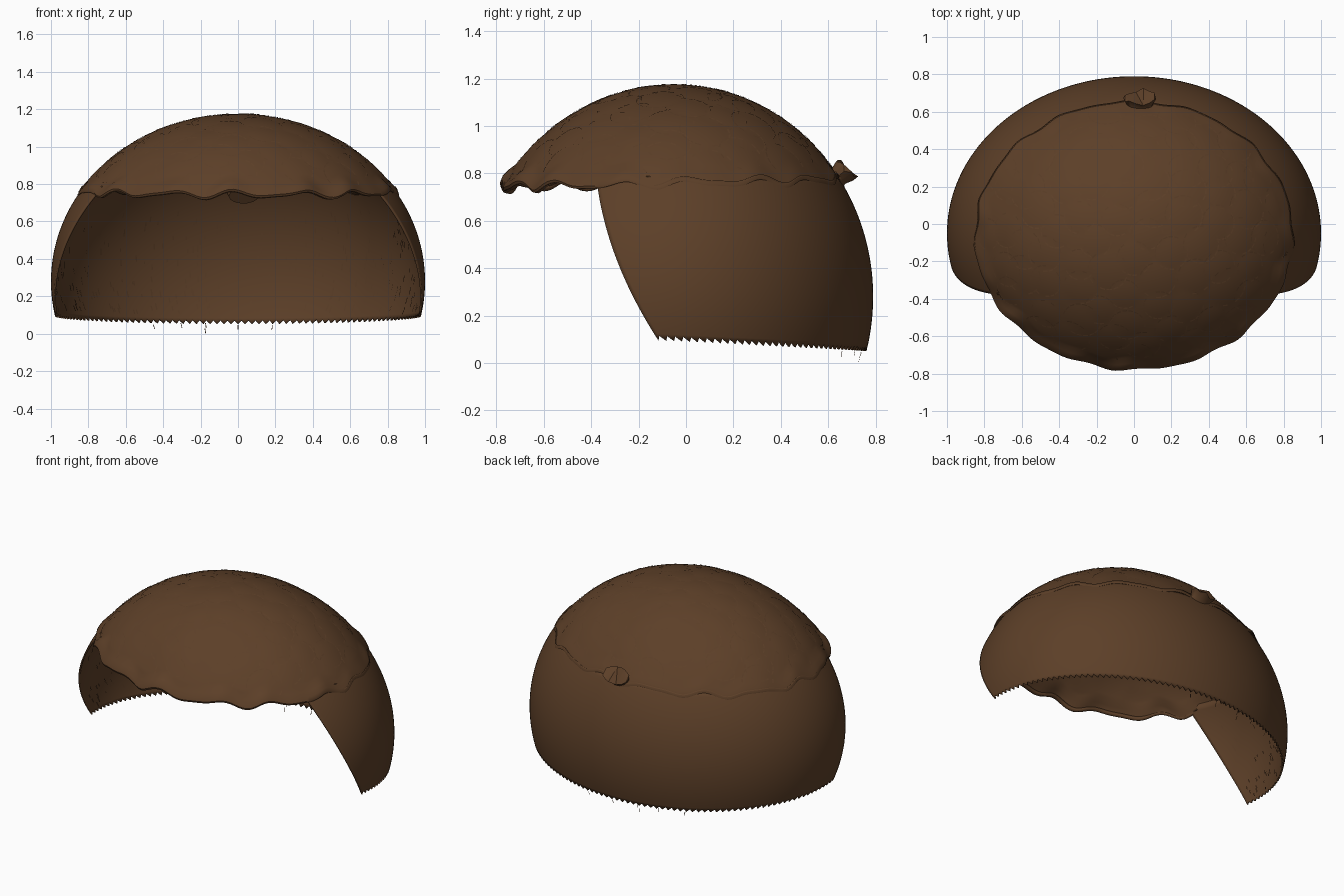
import bpy, bmesh, random
from math import sin, cos, pi, asin
from mathutils import Vector

random.seed(4)
if "Cube" in bpy.data.objects:
    bpy.data.objects.remove(bpy.data.objects["Cube"], do_unlink=True)

CENTRE = Vector((0, -0.05, 0.28))
RX, RY, RZ = 1.0, 0.84, 0.895

BROWN = (0.108, 0.05, 0.021, 1)
brown = bpy.data.materials.new("hair brown")
brown.use_nodes = True
brown.diffuse_color = BROWN
brown.node_tree.nodes["Principled BSDF"].inputs["Base Color"].default_value = BROWN


def head(t, e, off=0.0):
    """Point on the head ellipsoid at azimuth t and elevation e."""
    k = 1 + off
    return CENTRE + Vector((RX * cos(e) * cos(t), RY * cos(e) * sin(t), RZ * sin(e))) * k


def elev(z):
    return asin(max(-1, min(1, (z - CENTRE.z) / RZ)))


def finish(name, bm, thickness=0, smooth=True):
    me = bpy.data.meshes.new(name)
    bm.to_mesh(me)
    bm.free()
    me.materials.append(brown)
    ob = bpy.data.objects.new(name, me)
    bpy.context.collection.objects.link(ob)
    if thickness:
        s = ob.modifiers.new("thickness", "SOLIDIFY")
        s.thickness, s.offset = thickness, -1
    if smooth:
        bpy.ops.object.select_all(action="DESELECT")
        ob.select_set(True)
        bpy.context.view_layer.objects.active = ob
        bpy.ops.object.shade_smooth_by_angle(angle=0.7)


def grid(rows, closed):
    """Skin rows of points, lowest row first, running anticlockwise."""
    bm = bmesh.new()
    vs = [[bm.verts.new(p) for p in row] for row in rows]
    n = len(rows[0])
    for lo, hi in zip(vs, vs[1:]):
        for i in range(n if closed else n - 1):
            j = (i + 1) % n
            bm.faces.new((lo[i], lo[j], hi[j], hi[i]))
    bmesh.ops.remove_doubles(bm, verts=bm.verts, dist=0.0001)
    return bm


# Back and side shell, with an open front and a toothed hem
def opening(z):
    """Depth of the front edge of the shell at height z."""
    v = (z - 0.1) / 0.62
    return -0.12 - 0.40 * v + 0.15 * v * v


def shell_point(u, z, off=0.0):
    e = elev(z)
    a = asin((opening(z) - CENTRE.y) / (RY * cos(e)))
    return head(a + (pi - 2 * a) * u, e, off)


def hem(u):
    return 0.095 - 0.045 * sin(pi * u)


COLS, ROWS = 168, 24
rows = []
for r in range(ROWS + 1):
    row = []
    for c in range(COLS + 1):
        u = c / COLS
        z = hem(u) + (0.79 - hem(u)) * r / ROWS
        if r == 0:
            z += 0.02 if c % 2 else 0
        row.append(shell_point(u, z))
    rows.append(row)
finish("hair_shell", grid(rows, False), thickness=0.01)

# Curl centres spread evenly over the cap
curls = []
COUNT = 78
for i in range(COUNT):
    h = 1 - 0.40 * (i + 0.5) / COUNT
    p = head(i * 2.39996 + random.uniform(-0.1, 0.1), asin(h))
    curls.append((p, random.uniform(0.085, 0.115)))


def cap_point(t, e, off=0.0):
    p = head(t, e)
    bump = max([1 - ((p - c).length / r) ** 2 for c, r in curls] + [0])
    return head(t, e, off + 0.003 * bump)


# Curly cap with a wavy rolled lip, fuller over the forehead
def wave(t):
    return sin(15 * t) + 0.5 * sin(23 * t + 1)


def front(t):
    return 0.3 + 0.7 * max(0, -sin(t))


def rim(t):
    return elev(0.755 + 0.012 * sin(t) + 0.012 * wave(t))


LIP = [(0.0, -0.02), (-0.008, 0.002), (0.0, 0.014), (0.025, 0.018), (0.06, 0.01)]
SEG = 220
angles = [2 * pi * i / SEG for i in range(SEG)]
rows = []
for de, off in LIP:
    rows.append([head(t, rim(t) + de, (off + 0.011 * wave(t + 0.05)) * front(t) + 0.002)
                 for t in angles])
for r in range(1, 41):
    v = r / 40
    row = []
    for t in angles:
        start = rim(t) + 0.08
        row.append(cap_point(t, start + (pi / 2 - start) * v,
                             0.008 * front(t) * (1 - v) ** 2))
    rows.append(row)
finish("curly_cap", grid(rows, True), thickness=0.02)


# Thin broken strokes that outline each curl
def stroke(bm, a, b, normal, width):
    side = (b - a).cross(normal).normalized() * width / 2
    bm.faces.new([bm.verts.new(p) for p in (a - side, a + side, b + side, b - side)])


def on_cap(p):
    d = p - CENTRE
    d = Vector((d.x / RX, d.y / RY, d.z / RZ)).normalized()
    e = asin(d.z)
    t = Vector((d.x, d.y)).angle_signed(Vector((1, 0)), 0)
    v = max(0, min(1, (e - 0.62) / (pi / 2 - 0.62)))
    return cap_point(t, e, 0.0025 + 0.008 * front(t) * (1 - v) ** 2)


STEPS = 18
bm = bmesh.new()
for c, r in curls:
    d = c - CENTRE
    n = Vector((d.x / RX**2, d.y / RY**2, d.z / RZ**2)).normalized()
    x = n.orthogonal().normalized()
    y = n.cross(x)
    for i in range(STEPS):
        if random.random() < 0.35:
            continue
        a0 = 2 * pi * i / STEPS
        a1 = a0 + 0.75 * 2 * pi / STEPS
        a, b = [on_cap(c + (x * cos(q) + y * sin(q)) * r * 0.95) for q in (a0, a1)]
        if min(a.z, b.z) > 0.79:
            stroke(bm, a, b, n, 0.007)
finish("curl_outlines", bm, smooth=False)

# Short strands on the inside of the shell
bm = bmesh.new()
for i in range(330):
    u, z = random.uniform(0.02, 0.98), 0.1 + 0.55 * random.random() ** 1.2
    a = shell_point(u, z, -0.016)
    b = shell_point(u, z + random.uniform(0.015, 0.04), -0.016)
    stroke(bm, a, b, CENTRE - a, 0.008)
# Loose strand ends below the hem
for i in range(6):
    u = 0.5 + random.uniform(-0.2, 0.2)
    z = 0.0 if i == 0 else random.uniform(0.01, 0.03)
    a = shell_point(u, z, -0.008)
    b = shell_point(u, z + 0.025, -0.008)
    stroke(bm, a, b, CENTRE - a, 0.004)
finish("inner_strands", bm, smooth=False)

# Small ragged tuft tied at the back
axis = Vector((0, 0.78, 0.62)).normalized()
side = Vector((1, 0, 0))
up = side.cross(axis)
base = Vector((0.03, 0.575, 0.735))
rows = []
for dist, rad in ((0.0, 0.05), (0.05, 0.06), (0.09, 0.045), (0.14, 0.055)):
    row = []
    for i in range(14):
        q = -2 * pi * i / 14
        ragged = random.uniform(-0.025, 0.012) if dist > 0.1 else 0
        row.append(base + axis * (dist + ragged) + (side * cos(q) * 1.6 + up * sin(q)) * rad)
    rows.append(row)
bm = grid(rows, True)
bmesh.ops.holes_fill(bm, edges=bm.edges)
bmesh.ops.triangulate(bm, faces=[f for f in bm.faces if len(f.verts) > 4])
bmesh.ops.recalc_face_normals(bm, faces=bm.faces)
finish("back_tuft", bm)
